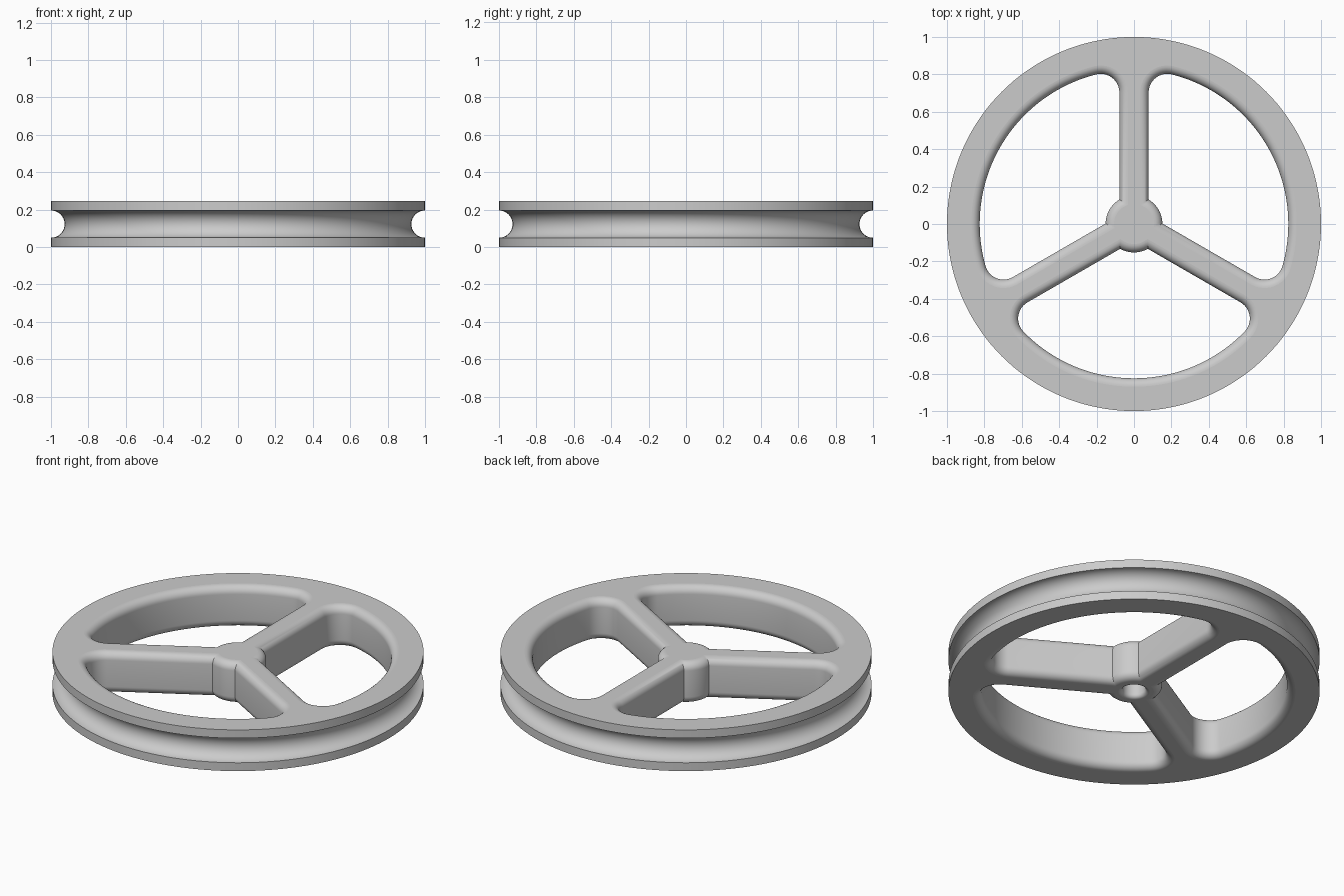
import bpy, bmesh
from math import sin, cos, pi, asin, atan2, sqrt, radians

if "Cube" in bpy.data.objects:
    bpy.data.objects.remove(bpy.data.objects["Cube"])

HEIGHT, FILLET = 0.245, 0.045
RIM_INNER, HUB, SPOKE_HALF, CORNER = 0.825, 0.152, 0.078, 0.1
GROOVE = 0.073
SEGMENTS = 144


def arc(cx, cy, r, a0, a1, n):
    return [(cx + r * cos(a0 + (a1 - a0) * i / n), cy + r * sin(a0 + (a1 - a0) * i / n))
            for i in range(n + 1)]


def window_outline(turn, d):
    """Opening between two spokes, grown outwards by d."""
    mid = pi / 3
    hub, half, rim = HUB - d, SPOKE_HALF - d, RIM_INNER + d
    cy = SPOKE_HALF + CORNER
    cx = sqrt((RIM_INNER - CORNER) ** 2 - cy ** 2)
    corner_end = atan2(cy, cx)
    side = arc(0, 0, hub, mid, asin(half / hub), 6)
    side += arc(cx, cy, CORNER + d, -pi / 2, corner_end, 12)
    side += arc(0, 0, rim, corner_end, mid, 20)[1:]
    polar = [(sqrt(x * x + y * y), atan2(y, x)) for x, y in side]
    polar += [(r, 2 * mid - a) for r, a in reversed(polar[1:-1])]
    return [(r * cos(a + turn), r * sin(a + turn)) for r, a in polar]


def circle(r):
    return arc(0, 0, r, 0, 2 * pi, SEGMENTS)[:-1]


def skin(bm, rings):
    """Join (outline, z) rings with quads; return the vertex loops."""
    loops = [[bm.verts.new((x, y, z)) for x, y in pts] for pts, z in rings]
    for a, b in zip(loops, loops[1:]):
        for i in range(len(a)):
            j = (i + 1) % len(a)
            bm.faces.new((a[i], a[j], b[j], b[i]))
    return loops


def loop_edges(bm, loop):
    return [bm.edges.get((loop[i - 1], loop[i])) for i in range(len(loop))]


bm = bmesh.new()
bottom, top = [], []

# Outer rim with a half-round rope groove
groove = [(1 - GROOVE * sin(pi * i / 20), HEIGHT / 2 - GROOVE * cos(pi * i / 20))
          for i in range(21)]
profile = [(1, 0)] + groove + [(1, HEIGHT)]
loops = skin(bm, [(circle(r), z) for r, z in profile])
bottom += loop_edges(bm, loops[0])
top += loop_edges(bm, loops[-1])

# Three openings with rounded edges, leaving the spokes and hub
quarter = [(FILLET * (1 - sin(a)), FILLET * (1 - cos(a)))
           for a in (pi / 2 * i / 8 for i in range(9))]
section = quarter + [(d, HEIGHT - z) for d, z in reversed(quarter)]
for k in range(3):
    turn = radians(90 + 120 * k)
    loops = skin(bm, [(window_outline(turn, d), z) for d, z in section])
    bottom += loop_edges(bm, loops[0])
    top += loop_edges(bm, loops[-1])

# Blind axle hole in the underside of the hub
bore = [(0.085 - 0.022 * sin(a), 0.022 * (1 - cos(a)))
        for a in (pi / 2 * i / 6 for i in range(7))] + [(0.063, 0.17)]
loops = skin(bm, [(circle(r), z) for r, z in bore])
bottom += loop_edges(bm, loops[0])
bm.faces.new(loops[-1])

# Flat top and bottom faces
for edges, direction in ((bottom, -1), (top, 1)):
    bmesh.ops.triangle_fill(bm, edges=edges, use_beauty=True, normal=(0, 0, direction))
bmesh.ops.recalc_face_normals(bm, faces=bm.faces)

mesh = bpy.data.meshes.new("pulley_wheel")
bm.to_mesh(mesh)
bm.free()
wheel = bpy.data.objects.new("pulley_wheel", mesh)
bpy.context.collection.objects.link(wheel)

# Light grey metal
grey = bpy.data.materials.new("light_grey")
grey.use_nodes = True
grey.diffuse_color = (0.6, 0.6, 0.6, 1)
grey.node_tree.nodes["Principled BSDF"].inputs["Base Color"].default_value = (0.6, 0.6, 0.6, 1)
mesh.materials.append(grey)

# Smooth curves, flat horizontal faces
bpy.ops.object.select_all(action="DESELECT")
wheel.select_set(True)
bpy.context.view_layer.objects.active = wheel
bpy.ops.object.shade_smooth_by_angle(angle=radians(30))
for face in mesh.polygons:
    if abs(face.normal.z) > 0.9999:
        face.use_smooth = False
